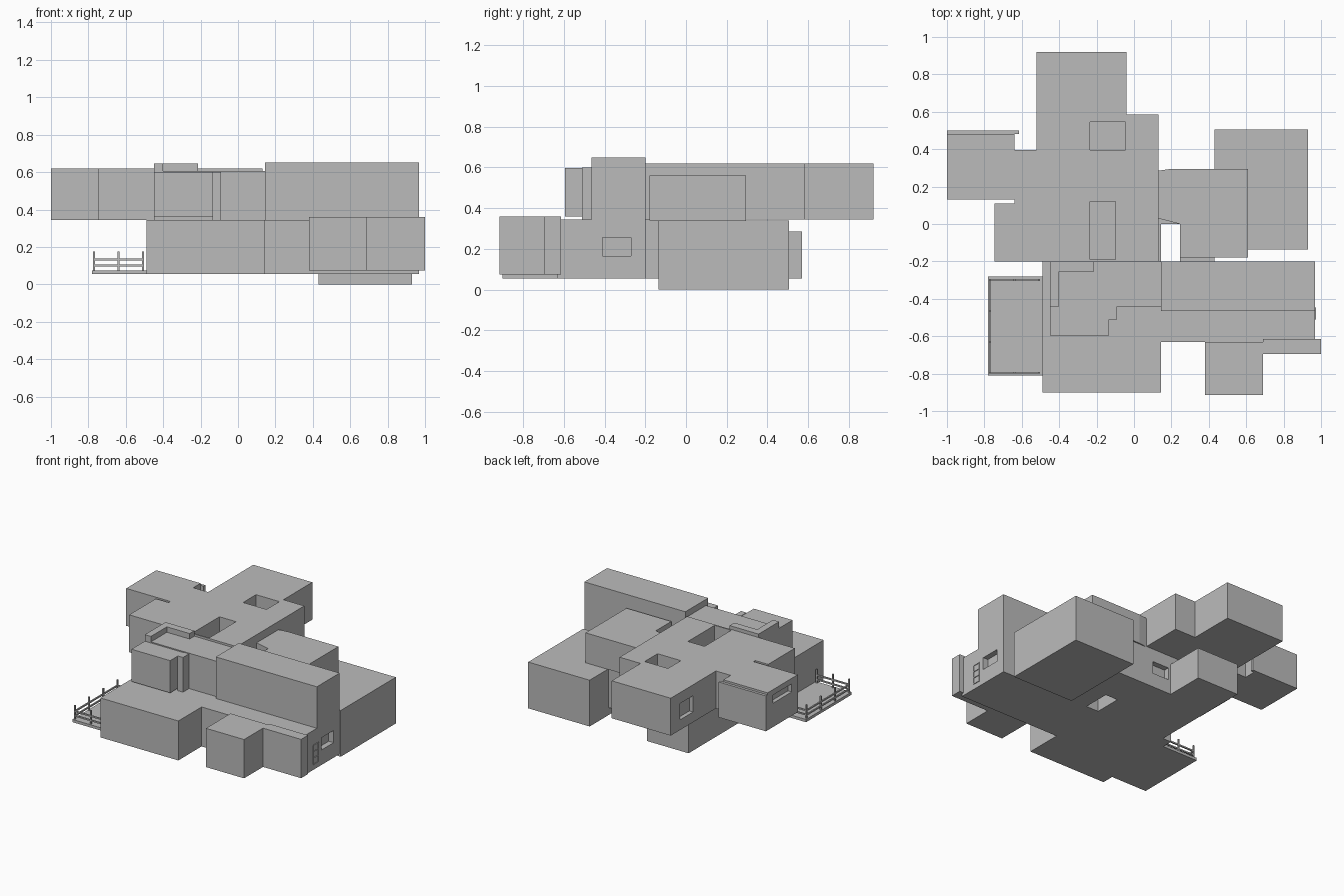
import bpy, bmesh
from itertools import product


def remove_default_cube():
    cube = bpy.data.objects.get("Cube")
    if cube:
        bpy.data.objects.remove(cube, do_unlink=True)


def make_material(name, level):
    material = bpy.data.materials.new(name)
    material.use_nodes = True
    colour = (level, level, level, 1)
    material.diffuse_color = colour
    shader = material.node_tree.nodes["Principled BSDF"]
    shader.inputs["Base Color"].default_value = colour
    return material


def prism(name, outline, z):
    """Extrude a plan outline between the two heights in z."""
    bottom, top = z
    bm = bmesh.new()
    base = bm.faces.new([bm.verts.new((px, py, bottom)) for px, py in outline])
    extruded = bmesh.ops.extrude_face_region(bm, geom=[base])["geom"]
    raised = [item for item in extruded if isinstance(item, bmesh.types.BMVert)]
    bmesh.ops.translate(bm, verts=raised, vec=(0, 0, top - bottom))
    bmesh.ops.recalc_face_normals(bm, faces=bm.faces)
    mesh = bpy.data.meshes.new(name)
    bm.to_mesh(mesh)
    bm.free()
    mesh.materials.append(grey)
    part = bpy.data.objects.new(name, mesh)
    bpy.context.scene.collection.objects.link(part)
    return part


def box(name, x, y, z):
    """Box between a pair of limits on each axis."""
    (west, east), (front, back) = x, y
    return prism(name, [(west, front), (east, front), (east, back), (west, back)], z)


def cut(part, x, y, z):
    """Carve a box-shaped opening out of a part."""
    cutter = box("opening_cutter", x, y, z)
    cutter.hide_render = True
    opening = part.modifiers.new("opening", 'BOOLEAN')
    opening.operation = 'DIFFERENCE'
    opening.solver = 'EXACT'
    opening.object = cutter
    bpy.context.view_layer.objects.active = part
    bpy.ops.object.modifier_apply(modifier=opening.name)
    bpy.data.objects.remove(cutter, do_unlink=True)


def around(centre, half):
    """Pair of limits on both sides of a centre."""
    return centre - half, centre + half


remove_default_cube()
grey = make_material("plain grey", .5)

# Shared levels and wall lines
low, floor, roof = .055, .345, .62
bay_floor, bay_roof = .075, .36
room_roof, tall_roof = .605, .65
hall_west, hall_east = -.49, .145
core_west, core_east = -.42, .245
spine, hall_front, bay_back = -.2, -.9, -.63
core_back, outer_east = .285, .967
east_room_west, bay_east = .43, .69
storey = (low, floor)
upper_storey = (floor, roof)
bay_storey = (bay_floor, bay_roof)

# Ground floor
box("front_hall", x=(hall_west, hall_east), y=(hall_front, spine), z=storey)
east_hall = box("east_hall", x=(hall_east, outer_east), y=(bay_back, spine), z=storey)
cut(east_hall, x=around(outer_east, .04), y=(-.41, -.27), z=(.165, .255))
core = prism("ground_core", [
    (core_west, spine), (hall_east, spine), (hall_east, 0), (core_east, 0),
    (core_east, spine), (east_room_west, spine),
    (east_room_west, core_back), (core_west, core_back)], z=storey)
cut(core, x=(-.06, .075), y=around(core_back, .04), z=(.16, .25))
box("north_room", x=(core_west, -.08), y=(0, .57), z=(low, core_back))
box("east_room", x=(east_room_west, .93), y=(-.135, .505), z=(0, .34))
box("front_bay", x=(.38, bay_east), y=(-.915, bay_back), z=bay_storey)
box("corner_bay", x=(bay_east, 1), y=(-.695, -.615), z=bay_storey)

# Rack of thin bars on the east wall
rack_x = around(outer_east, .005)
rack_front, rack_back, rack_low, rack_top = -.507, -.45, .095, .235
rack_step = (rack_top - rack_low) / 3
for row in range(4):
    height = rack_low + row * rack_step
    box("wall_rack_bar", rack_x, (rack_front, rack_back), around(height, .003))
for upright in (rack_front, rack_back):
    box("wall_rack_upright", rack_x, around(upright, .003), (rack_low, rack_top))

# Upper floor core with two roof wells and a window
upper_east, wing_west, wing_east, wing_back = .13, -.52, -.04, .92
side_west, neck_west, neck_back, step_back = -.745, -.64, .395, .11
upper = prism("upper_core", [
    (side_west, spine), (upper_east, spine), (upper_east, .585), (wing_east, .585),
    (wing_east, wing_back), (wing_west, wing_back), (wing_west, neck_back),
    (neck_west, neck_back), (neck_west, step_back), (side_west, step_back)],
    z=upper_storey)
well_west, well_height = -.235, (.37, 1)
cut(upper, x=(well_west, -.1), y=(spine + .01, .12), z=well_height)
cut(upper, x=(well_west, wing_east - .005), y=(neck_back, .545), z=well_height)
cut(upper, x=around(wing_west, .03), y=(.66, .81), z=(.42, .54))

# West wing with a high window and a lower strip behind
west_front, west_back = .13, .48
west_wing = box("west_wing", x=(-1, neck_west), y=(west_front, west_back), z=upper_storey)
cut(west_wing, x=around(-1, .03), y=(.2, .42), z=(.52, .58))
box("west_wing_back_strip", x=(-1, -.615), y=(west_back, .5), z=(floor, room_roof))

# Upper rooms towards the front
room_west, room_front = -.45, -.44
box("upper_front_room", x=(room_west, hall_east), y=(room_front, spine), z=(floor, room_roof))
box("upper_front_bay", x=(room_west, -.135), y=(-.595, room_front), z=(bay_roof, .597))
box("upper_front_bay_step", x=(-.135, -.09), y=(-.51, room_front), z=(floor, .6))
kerb_east, kerb_end, kerb_front = -.4, -.215, -.255
prism("roof_parapet", [
    (room_west, room_front), (kerb_east, room_front), (kerb_east, kerb_front),
    (kerb_end, kerb_front), (kerb_end, spine), (room_west, spine)], z=(room_roof, .645))
box("upper_east_front_room", x=(hall_east, outer_east), y=(-.465, spine), z=(floor, tall_roof))
east_wing_front, east_wing_back, east_wing_end = -.18, .295, .61
prism("upper_east_room", [
    (upper_east, core_back), (upper_east, .03), (core_east, 0),
    (core_east, east_wing_front), (east_wing_end, east_wing_front),
    (east_wing_end, east_wing_back), (.2, east_wing_back)], z=(.34, .56))

# Deck with a railing on its three open sides
box("deck", x=(-.78, hall_west), y=(-.81, -.28), z=(low, bay_floor))
rail_west, rail_east, rail_front, rail_back = -.77, -.507, -.795, -.3
rail_middle = (rail_west + rail_east) / 2
third = (rail_back - rail_front) / 3
posts = list(product((rail_west, rail_middle, rail_east), (rail_front, rail_back)))
posts += [(rail_west, rail_front + third), (rail_west, rail_back - third)]
thickness = .005
for post_x, post_y in posts:
    box("railing_post", around(post_x, thickness), around(post_y, thickness), (low, .175))
for height in (.1, .132):
    rail_z = around(height, thickness)
    box("west_rail", around(rail_west, thickness), (rail_front, rail_back), rail_z)
    for side in (rail_front, rail_back):
        box("side_rail", (rail_west, rail_east), around(side, thickness), rail_z)
